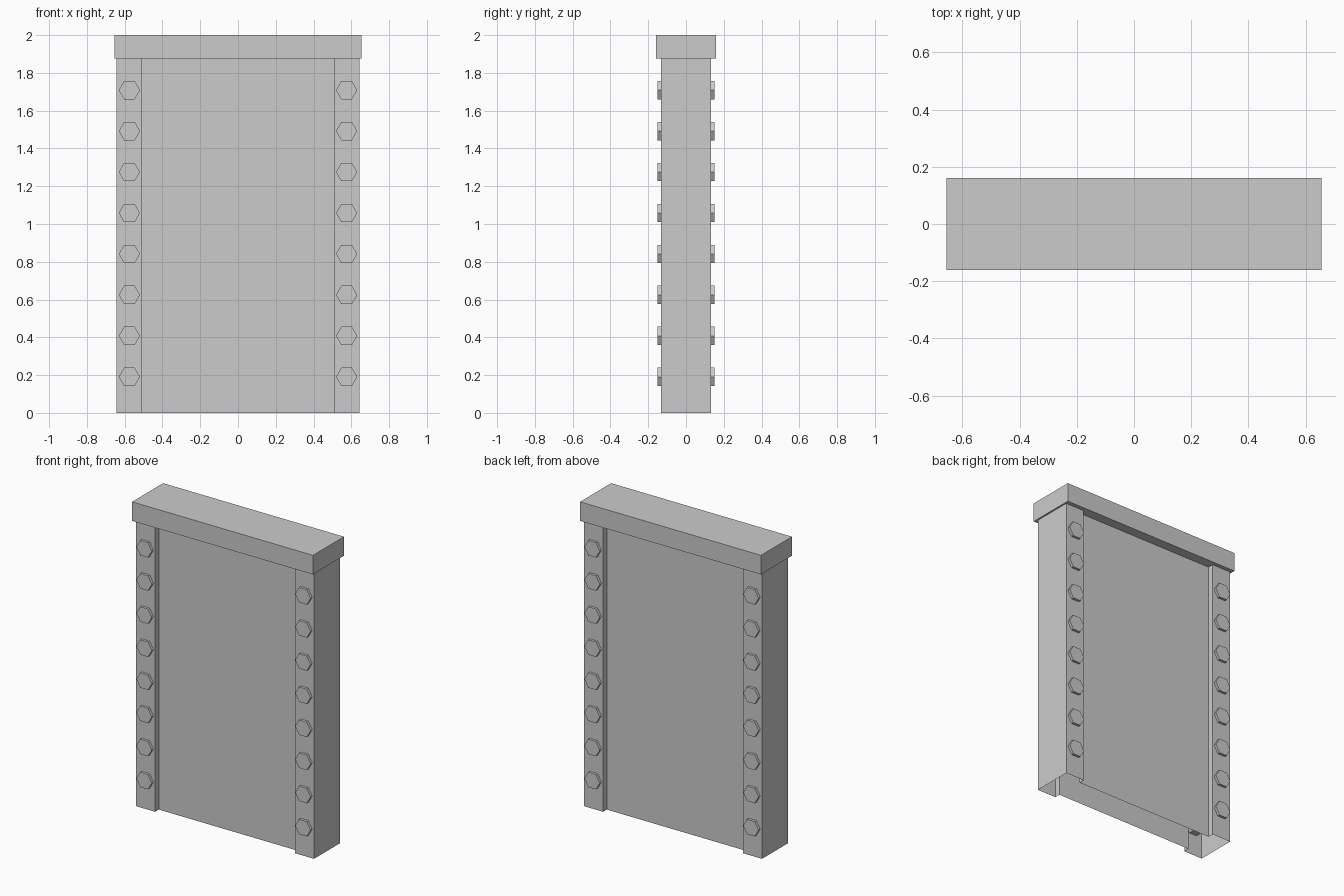
import bpy, bmesh, math
from mathutils import Vector

if "Cube" in bpy.data.objects:
    bpy.data.objects.remove(bpy.data.objects["Cube"])

WALL_TOP = 1.875


def prism(name, points, direction, closed=True):
    """Extrude a closed outline along direction, optionally leaving the ends open."""
    bm = bmesh.new()
    face = bm.faces.new([bm.verts.new(p) for p in points])
    extruded = bmesh.ops.extrude_face_region(bm, geom=[face], use_keep_orig=True)["geom"]
    moved = [g for g in extruded if isinstance(g, bmesh.types.BMVert)]
    bmesh.ops.translate(bm, verts=moved, vec=Vector(direction))
    bmesh.ops.recalc_face_normals(bm, faces=bm.faces[:])
    if not closed:
        axis = Vector(direction).normalized()
        bm.normal_update()
        ends = [f for f in bm.faces if abs(f.normal.dot(axis)) > 0.9]
        bmesh.ops.delete(bm, geom=ends, context="FACES_ONLY")
    mesh = bpy.data.meshes.new(name)
    bm.to_mesh(mesh)
    bm.free()
    obj = bpy.data.objects.new(name, mesh)
    bpy.context.collection.objects.link(obj)
    return obj


# Hollow wall: H-shaped plan with thick posts and a recessed panel, open below
half = [(0.507, -0.095), (0.507, -0.133), (0.644, -0.133),
        (0.644, 0.133), (0.507, 0.133), (0.507, 0.095)]
plan = half + [(-x, -y) for x, y in half]
prism("wall_shell", [(x, y, 0) for x, y in plan], (0, 0, WALL_TOP), closed=False)

# Overhanging cap
prism("top_cap", [(sx * 0.655, sy * 0.16, WALL_TOP)
                  for sx, sy in ((-1, -1), (1, -1), (1, 1), (-1, 1))],
      (0, 0, 2 - WALL_TOP))

# Hexagonal bolts running through both posts
for side, x in (("left", -0.575), ("right", 0.575)):
    for i in range(8):
        z = 0.191 + i * 0.2168
        hexagon = [(x + 0.056 * math.cos(k * math.pi / 3), -0.15,
                    z + 0.056 * math.sin(k * math.pi / 3)) for k in range(6)]
        prism(f"{side}_bolt_{i + 1}", hexagon, (0, 0.30, 0))
